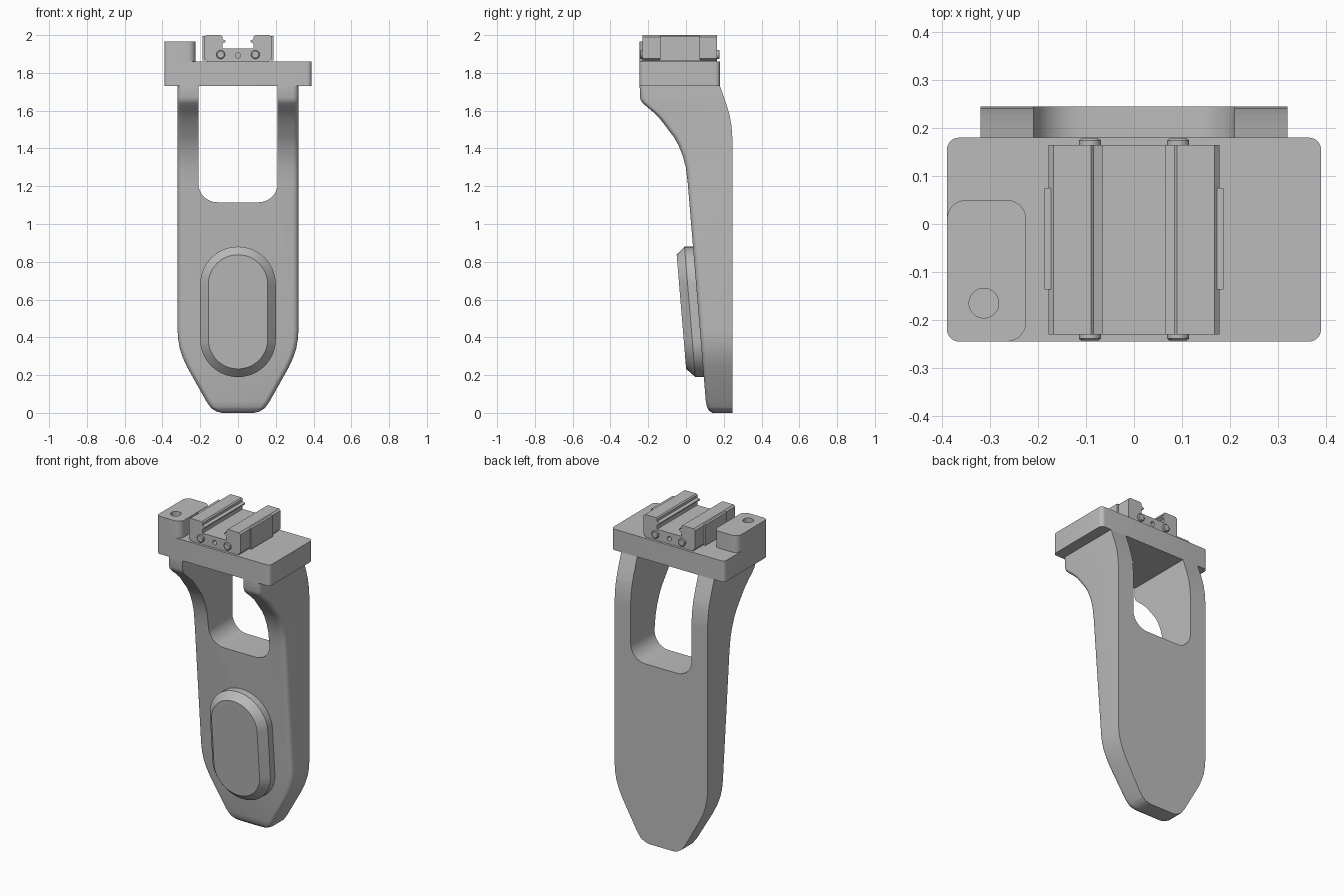
import bpy, bmesh, math

if "Cube" in bpy.data.objects:
    bpy.data.objects.remove(bpy.data.objects["Cube"], do_unlink=True)

GREY = (0.5, 0.5, 0.5, 1)
grey = bpy.data.materials.new("plain grey")
grey.use_nodes = True
grey.diffuse_color = GREY
grey.node_tree.nodes["Principled BSDF"].inputs["Base Color"].default_value = GREY


def loft(name, rings):
    """Skin matching closed rings and cap both ends."""
    bm = bmesh.new()
    rows = [[bm.verts.new(p) for p in ring] for ring in rings]
    n = len(rows[0])
    for a, b in zip(rows, rows[1:]):
        for i in range(n):
            j = (i + 1) % n
            bm.faces.new((a[i], a[j], b[j], b[i]))
    bm.faces.new(rows[0])
    bm.faces.new(rows[-1])
    bmesh.ops.recalc_face_normals(bm, faces=bm.faces)
    me = bpy.data.meshes.new(name)
    bm.to_mesh(me)
    bm.free()
    me.materials.append(grey)
    ob = bpy.data.objects.new(name, me)
    bpy.context.collection.objects.link(ob)
    return ob


def prism(name, pts, axis, lo, hi):
    place = {"y": lambda p, h: (p[0], h, p[1]), "z": lambda p, h: (p[0], p[1], h)}[axis]
    return loft(name, [[place(p, h) for p in pts] for h in (lo, hi)])


def rounded_box(u0, u1, v0, v1, radii, steps=8):
    """Rectangle outline with a radius for each corner, from lower left."""
    corners = [(u0, v0, 1, 1), (u1, v0, -1, 1), (u1, v1, -1, -1), (u0, v1, 1, -1)]
    pts = []
    for k, ((u, v, su, sv), r) in enumerate(zip(corners, radii)):
        if r == 0:
            pts.append((u, v))
            continue
        arc = [math.pi / 2 * i / steps for i in range(steps + 1)]
        if k % 2:
            arc.reverse()
        pts += [(u + su * r * (1 - math.cos(t)), v + sv * r * (1 - math.sin(t))) for t in arc]
    return pts


def circle(x, y, r, n=32):
    return [(x + r * math.cos(math.tau * i / n), y + r * math.sin(math.tau * i / n)) for i in range(n)]


def cut(ob, cutters):
    for c in cutters:
        c.hide_render = True
        mod = ob.modifiers.new("cut", "BOOLEAN")
        mod.operation, mod.solver, mod.object = "DIFFERENCE", "EXACT", c
    bpy.context.view_layer.update()
    me = bpy.data.meshes.new_from_object(ob.evaluated_get(bpy.context.evaluated_depsgraph_get()))
    ob.modifiers.clear()
    ob.data = me
    for c in cutters:
        bpy.data.objects.remove(c, do_unlink=True)


def smooth(ob, angle=30):
    ob.data.shade_smooth()
    ob.data.set_sharp_from_angle(angle=math.radians(angle))


def lookup(table, z):
    for (z0, v0), (z1, v1) in zip(table, table[1:]):
        if z <= z1:
            return v0 + (v1 - v0) * (z - z0) / (z1 - z0)
    return table[-1][1]


# Arm: half width, front and back given by height
width = [(0, .085), (.008, .115), (.025, .142), (.06, .167), (.24, .268), (.29, .291),
         (.34, .308), (.39, .317), (.44, .32), (1.73, .32)]
front = [(0, .14), (.012, .122), (.03, .111), (.06, .105), (1.22, .009), (1.3, -.001),
         (1.36, -.017), (1.42, -.041), (1.46, -.064), (1.56, -.14), (1.6, -.182),
         (1.63, -.218), (1.65, -.237), (1.67, -.244), (1.73, -.245)]
back = [(0, .245), (1.46, .245), (1.52, .241), (1.58, .23), (1.64, .212), (1.73, .18)]
FILLET = .03
rings = []
for z in sorted({p[0] for p in width + front + back}):
    w, f, b = (lookup(t, z) for t in (width, front, back))
    rings.append([(x, y, z) for x, y in rounded_box(-w, w, f, b, (FILLET, FILLET, 0, 0), 6)])
arm = loft("arm", rings)
cut(arm, [prism("arm_window", rounded_box(-.21, .21, 1.115, 1.8, (.1, .1, 0, 0)), "y", -.5, .5)])
smooth(arm)

# Raised oblong pad, following the slope of the arm
rings = []
for depth, inset in ((-.03, 0), (.045, 0), (.09, .043)):
    r = .2 - inset
    outline = rounded_box(-r, r, .19 + inset, .88 - inset, (r - .001,) * 4, 14)
    rings.append([(x, lookup([(.06, .105), (1.22, .009)], z) - depth, z) for x, z in outline])
smooth(loft("oblong_pad", rings), 25)

# Top plate with its small screw hole
plate = prism("top_plate", rounded_box(-.39, .39, -.245, .18, (.025,) * 4), "z", 1.73, 1.86)
cut(plate, [prism("screw_hole", circle(0, -.03, .02), "z", 1.7, 1.8)])
smooth(plate)

# Corner post with a bore
post = prism("corner_post", rounded_box(-.39, -.225, -.245, .05, (.025, .04, .04, .04)), "z", 1.85, 1.965)
cut(post, [prism("post_bore", circle(-.313, -.165, .031), "z", 1.87, 2.1)])
smooth(post)

# Rail clamp: mirrored half profile with inner ridges
half = [(.165, 1.858), (.165, 1.866), (.178, 1.876), (.178, 1.99), (.168, 2), (.09, 2), (.083, 1.993),
        (.083, 1.978), (.066, 1.972), (.066, 1.964), (.083, 1.955), (.083, 1.93)]
rail = prism("rail_clamp", half + [(-x, z) for x, z in reversed(half)], "y", -.23, .165)
cut(rail, [prism("centre_hole", circle(0, 1.893, .014, 20), "y", y, y + .06) for y in (-.26, .135)])

for side, sx in (("left", 1), ("right", -1)):
    # Cheek plates and cross bolts
    xs = sorted((sx * .17, sx * .187))
    prism(side + "_cheek", rounded_box(*xs, 1.866, 1.995, (0,) * 4), "y", -.137, .075)
    bolt = []
    for y, r in ((-.243, .018), (-.239, .023), (.174, .023), (.178, .018)):
        bolt.append([(x, y, z) for x, z in circle(sx * .092, 1.897, r, 28)])
    smooth(loft(side + "_bolt", bolt))
